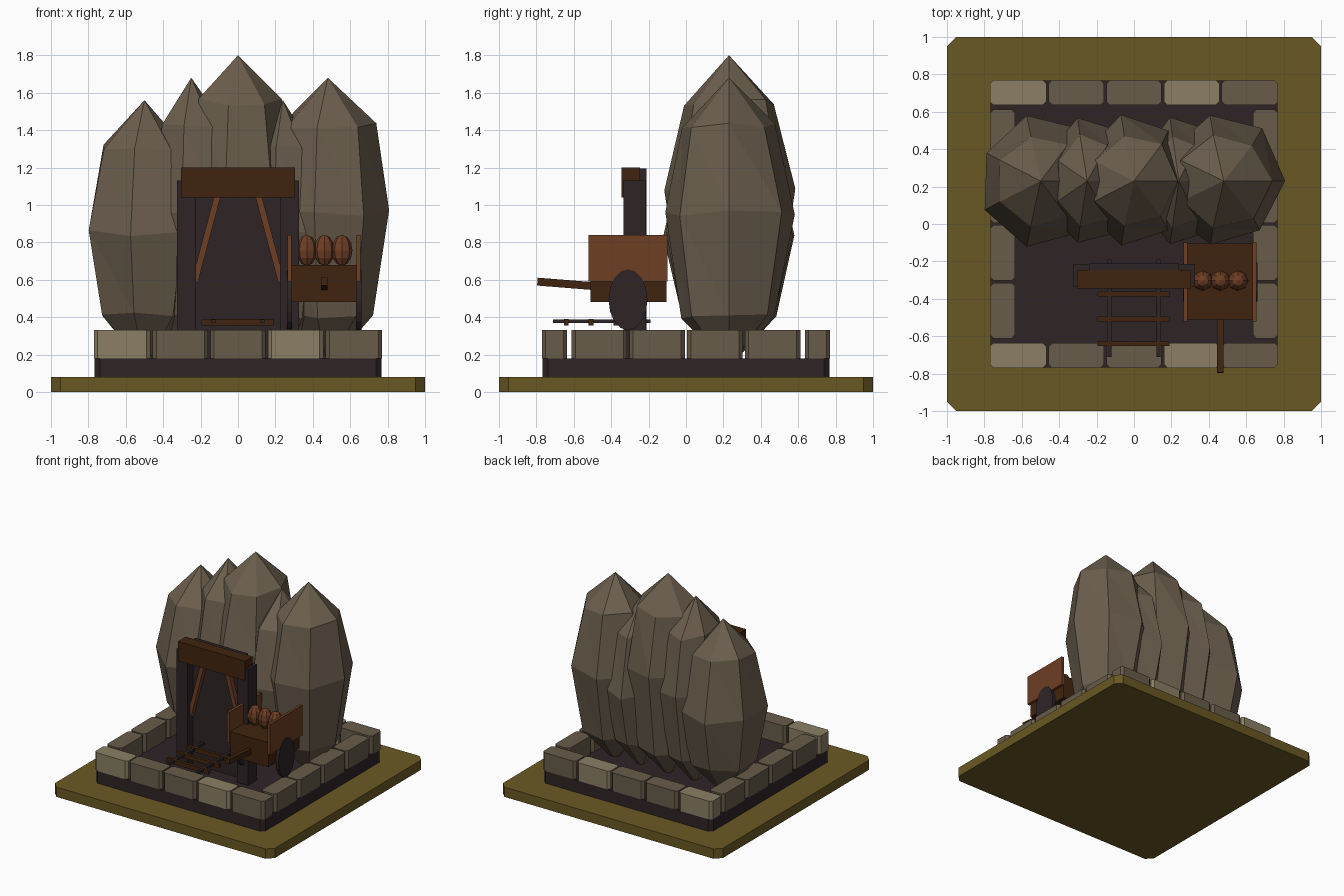
import bpy, bmesh, math, random
from mathutils import Matrix

if "Cube" in bpy.data.objects:
    bpy.data.objects.remove(bpy.data.objects["Cube"])

random.seed(4)


def material(name, hexcode):
    rgb = [int(hexcode[i:i + 2], 16) / 255 for i in (0, 2, 4)]
    m = bpy.data.materials.new(name)
    m.diffuse_color = [((c + 0.055) / 1.055) ** 2.4 if c > 0.04 else c / 12.92 for c in rgb] + [1]
    m.use_nodes = True
    m.node_tree.nodes["Principled BSDF"].inputs["Base Color"].default_value = m.diffuse_color
    return m


OLIVE = material("olive ground", "6a5823")
DARK = material("dark earth", "2e2426")
STONE = material("stone", "685c4a")
LIGHT = material("light stone", "8b7f65")
ROCK = material("rock", "6b5e4d")
BROWN = material("dark wood", "40240e")
RUST = material("rust wood", "6e3e24")


def finish(name, bm, mat):
    bmesh.ops.recalc_face_normals(bm, faces=bm.faces)
    me = bpy.data.meshes.new(name)
    bm.to_mesh(me)
    bm.free()
    me.materials.append(mat)
    ob = bpy.data.objects.new(name, me)
    bpy.context.collection.objects.link(ob)
    return ob


def slab(name, x, y, z, mat, cut=0.0):
    """Box from (min, max) ranges, with optional chamfered vertical edges."""
    bm = bmesh.new()
    bmesh.ops.create_cube(bm, size=1)
    for v in bm.verts:
        for i, (a, b) in enumerate((x, y, z)):
            v.co[i] = b if v.co[i] > 0 else a
    if cut:
        edges = [e for e in bm.edges if abs(e.verts[0].co.z - e.verts[1].co.z) > 1e-4]
        bmesh.ops.bevel(bm, geom=edges, offset=cut, segments=1, affect='EDGES')
    return finish(name, bm, mat)


def beam(name, centre, size, axis, angle, mat):
    """Box turned about one axis."""
    bm = bmesh.new()
    bmesh.ops.create_cube(bm, size=1, matrix=Matrix.Translation(centre)
                          @ Matrix.Rotation(angle, 4, axis) @ Matrix.Diagonal((*size, 1)))
    return finish(name, bm, mat)


def rock(name, x, y, rings, top, bottom, sides=7):
    """Faceted boulder: rings of (z, x radius, y radius) closed by two points."""
    bm = bmesh.new()
    loops = []
    for z, rx, ry in rings:
        loop = []
        for i in range(sides):
            a = math.tau * i / sides
            k = random.uniform(0.96, 1.04)
            loop.append(bm.verts.new((x + rx * k * math.cos(a), y + ry * k * math.sin(a),
                                      z + random.uniform(-.02, .02))))
        loops.append(loop)
    tip, foot = bm.verts.new((x, y, top)), bm.verts.new((x, y, bottom))
    for i in range(sides):
        j = (i + 1) % sides
        bm.faces.new((loops[0][i], loops[0][j], tip))
        bm.faces.new((loops[-1][j], loops[-1][i], foot))
        for a, b in zip(loops, loops[1:]):
            bm.faces.new((a[i], b[i], b[j]))
            bm.faces.new((a[i], b[j], a[j]))
    return finish(name, bm, ROCK)


# Ground plate and earth floor
slab("ground_plate", (-1, 1), (-1, 1), (0, .08), OLIVE, .05)
slab("earth_floor", (-.768, .768), (-.768, .768), (.08, .18), DARK, .03)

# Ring of kerb stones: five along front and back, four along each side
for i in range(5):
    x = -.77 + .308 * i
    for side, y in (("front", (-.77, -.635)), ("back", (.635, .77))):
        slab(f"{side}_stone_{i}", (x + (.006 if i else 0), x + (.302 if i < 4 else .308)), y,
             (.18, .33), LIGHT if i in (0, 3) else STONE, .02)
for i in range(4):
    y = -.618 + .309 * i
    for side, x in (("left", (-.77, -.635)), ("right", (.635, .77))):
        slab(f"{side}_stone_{i}", x, (y + .006, y + .303), (.18, .33), STONE, .02)

# Row of tall boulders: x, tip, mid height, mid radius, upper radius
for i, (x, tip, mid, r, up) in enumerate((
        (-.50, 1.56, .85, .325, .235), (-.25, 1.68, .97, .235, .175), (0, 1.80, 1.09, .30, .235),
        (.24, 1.56, .85, .215, .155), (.48, 1.68, .96, .32, .25))):
    rock(f"boulder_{i}", x, .23, ((tip - .25, up, .25), (mid, r, .35), (.41, r * .75, .255)), tip, .13)

# Mine entrance
slab("entrance_back", (-.24, .24), (-.26, -.21), (.18, 1.195), DARK)
slab("entrance_lintel", (-.305, .305), (-.345, -.245), (1.04, 1.2), BROWN)
for s, side in ((-1, "left"), (1, "right")):
    slab(f"{side}_post", sorted((s * .225, s * .325)), (-.335, -.215), (.18, 1.13), DARK)
    beam(f"{side}_brace", (s * .17, -.285, .82), (.034, .04, .48), 'Y', -s * .26, RUST)

# Track
for s, side in ((-1, "left"), (1, "right")):
    slab(f"{side}_rail", (s * .132 - .011, s * .132 + .011), (-.71, -.19), (.368, .388), DARK)
for i, y in enumerate((-.64, -.508, -.375, -.245)):
    slab(f"track_tie_{i}", (-.195, .19), (y - .013, y + .013), (.355, .39), BROWN)

# Cart
slab("cart_body", (.287, .633), (-.51, -.105), (.48, .68), BROWN)
beam("cart_handle", (.46, -.645, .578), (.035, .30, .042), 'X', -.08, BROWN)
for x, side in ((.275, "left"), (.645, "right")):
    slab(f"cart_{side}_panel", (x - .011, x + .011), (-.52, -.10), (.59, .84), RUST)
    bm = bmesh.new()
    bmesh.ops.create_cone(bm, cap_ends=True, segments=16, radius1=1, radius2=1, depth=1,
                          matrix=Matrix.Translation((x, -.31, .493))
                          @ Matrix.Diagonal((.028, .104, .163, 1)) @ Matrix.Rotation(math.pi / 2, 4, 'Y'))
    finish(f"cart_{side}_wheel", bm, DARK)

# Ore lumps in the cart
for i in range(3):
    bm = bmesh.new()
    bmesh.ops.create_uvsphere(bm, u_segments=8, v_segments=6, radius=1,
                              matrix=Matrix.Translation((.368 + .094 * i, -.303, .757))
                              @ Matrix.Diagonal((.056, .055, .083, 1)))
    finish(f"ore_lump_{i}", bm, RUST)
